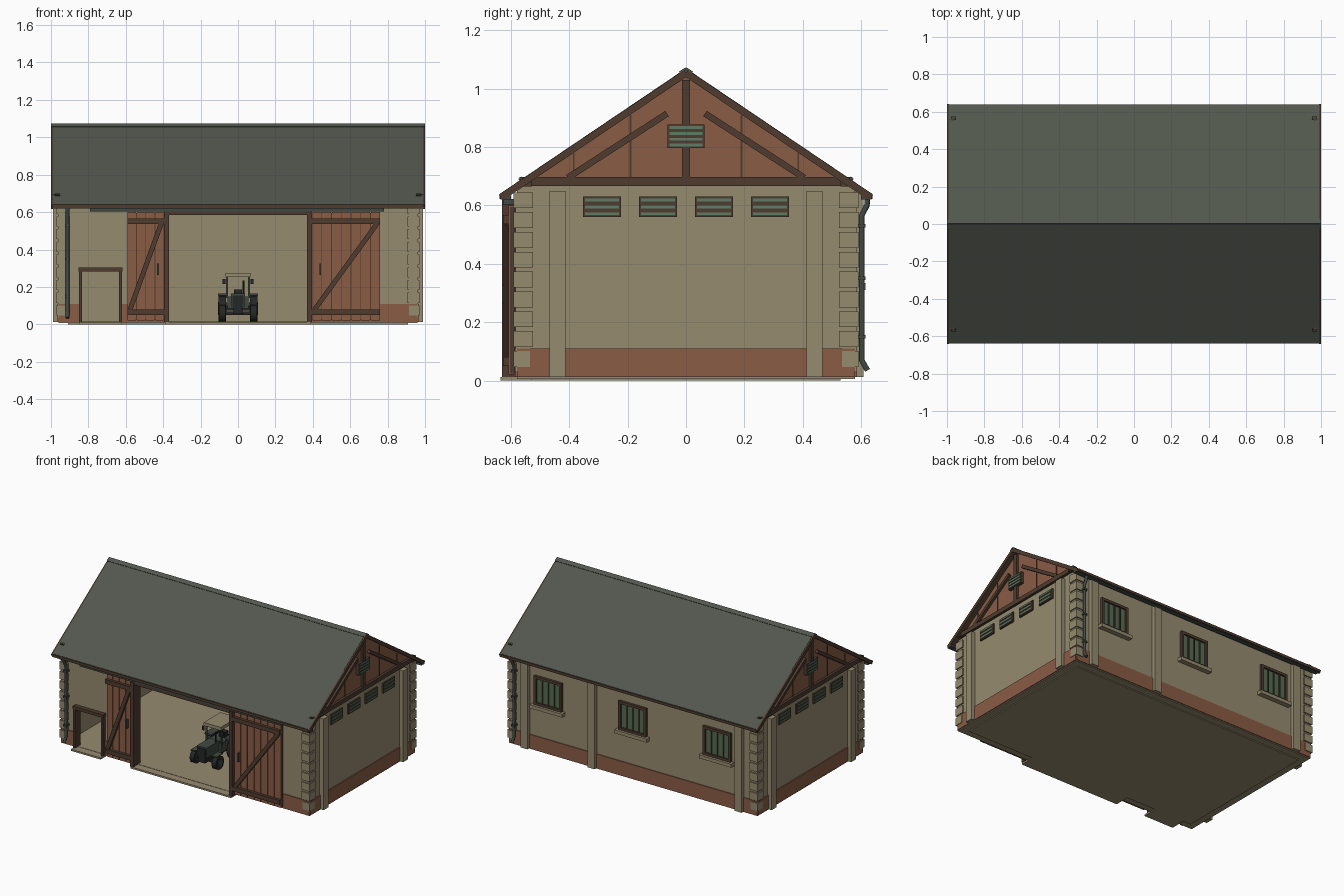
import bpy, bmesh, math
from mathutils import Matrix, Vector

cube = bpy.data.objects.get("Cube")
if cube:
    bpy.data.objects.remove(cube, do_unlink=True)


def material(name, code):
    rgb = [int(code[i:i + 2], 16) / 255 for i in (0, 2, 4)]
    colour = [((c + .055) / 1.055) ** 2.4 for c in rgb] + [1]
    mat = bpy.data.materials.new(name)
    mat.use_nodes = True
    mat.diffuse_color = colour
    shader = mat.node_tree.nodes["Principled BSDF"]
    shader.inputs["Base Color"].default_value = colour
    shader.inputs["Roughness"].default_value = .9
    return mat


plaster = material("beige plaster", "968b70")
brick = material("terracotta wood", "8a5c45")
timber = material("dark brown timber", "4e3b2f")
slate = material("grey green roof", "52574d")
metal = material("dark gutter metal", "414a44")
green = material("shutter green", "5e7d66")
glass = material("window green", "556b52")
rubber = material("black rubber", "242725")


def finish(name, mat, bm):
    bmesh.ops.recalc_face_normals(bm, faces=bm.faces)
    mesh = bpy.data.meshes.new(name)
    bm.to_mesh(mesh)
    bm.free()
    mesh.materials.append(mat)
    obj = bpy.data.objects.new(name, mesh)
    bpy.context.collection.objects.link(obj)
    return obj


def box(name, mat, xs, ys, zs):
    lo, hi = Vector((xs[0], ys[0], zs[0])), Vector((xs[1], ys[1], zs[1]))
    bm = bmesh.new()
    move = Matrix.Translation((lo + hi) / 2) @ Matrix.Diagonal((*(hi - lo), 1))
    bmesh.ops.create_cube(bm, size=1, matrix=move)
    return finish(name, mat, bm)


def around(centre, half):
    return centre - half, centre + half


def span(side, a, b):
    return sorted((side * a, side * b))


def prism(name, mat, points, depth, axis="x"):
    """Extrude a profile (y,z) along x, or (x,z) along y."""
    bm = bmesh.new()
    place = (lambda a, b, d: (d, a, b)) if axis == "x" else (lambda a, b, d: (a, d, b))
    rings = [[bm.verts.new(place(a, b, d)) for a, b in points] for d in depth]
    bm.faces.new(rings[0])
    bm.faces.new(rings[1][::-1])
    for i in range(len(points)):
        j = (i + 1) % len(points)
        bm.faces.new((rings[0][i], rings[0][j], rings[1][j], rings[1][i]))
    return finish(name, mat, bm)


def strut(name, mat, start, end, width, depth, axis="x"):
    p, q = Vector(start), Vector(end)
    d = (q - p).normalized() * width / 2
    n = Vector((-d.y, d.x))
    return prism(name, mat, [p + n, q + n, q - n, p - n], depth, axis)


def wheel(name, mat, centre, radius, width, sides=20):
    bm = bmesh.new()
    move = Matrix.Translation(centre) @ Matrix.Rotation(math.pi / 2, 4, "Y")
    bmesh.ops.create_cone(bm, cap_ends=True, segments=sides, radius1=radius,
                          radius2=radius, depth=width, matrix=move)
    return finish(name, mat, bm)


def pipe(name, mat, points, radius):
    curve = bpy.data.curves.new(name, "CURVE")
    curve.dimensions = "3D"
    curve.bevel_depth, curve.bevel_resolution = radius, 1
    curve.use_fill_caps = True
    line = curve.splines.new("POLY")
    line.points.add(len(points) - 1)
    for point, co in zip(line.points, points):
        point.co = (*co, 1)
    curve.materials.append(mat)
    obj = bpy.data.objects.new(name, curve)
    bpy.context.collection.objects.link(obj)


WX, WY, TOP, BASE, THICK = .96, .58, .66, .012, .03
FRONT = (-WY, -WY + THICK)
DOOR, DOOR_TOP = .375, .59
HATCH, HATCH_TOP = (-.84, -.63), .29

# Floor and door aprons
box("floor", plaster, (-WX, WX), (-WY, WY), (.006, BASE + .002))
box("foundation", plaster, (-.91, .91), (-.53, .53), (0, .008))
box("main_apron", plaster, (-.39, .39), (-.635, -.5), (0, BASE))
box("hatch_apron", plaster, (-.85, -.62), (-.635, -.5), (0, BASE))

# Walls, with two openings in the front
box("back_wall", plaster, (-WX, WX), (WY - THICK, WY), (BASE, TOP))
for x in ((-WX, HATCH[0]), (HATCH[1], -DOOR), (DOOR, WX)):
    box("front_wall", plaster, x, FRONT, (BASE, TOP))
box("hatch_lintel", plaster, HATCH, FRONT, (HATCH_TOP, TOP))
box("door_lintel", plaster, (-DOOR, DOOR), FRONT, (DOOR_TOP, TOP))
box("back_plinth", brick, (-WX, WX), (WY, WY + .006), (BASE, .11))
for x in ((-WX, HATCH[0]), (HATCH[1], -DOOR), (DOOR, WX)):
    box("front_plinth", brick, x, (-WY - .006, -WY), (BASE, .11))

# Gable ends
for s in (-1, 1):
    box("side_wall", plaster, span(s, WX - THICK, WX), (-WY, WY), (BASE, TOP + .01))
    box("side_plinth", brick, span(s, WX, WX + .006), (-WY, WY), (BASE, .11))
    prism("gable", brick, [(-.57, TOP), (.57, TOP), (0, 1.045)], span(s, WX - THICK, WX))
    face = span(s, WX, WX + .018)
    box("tie_beam", timber, face, (-.57, .57), (.667, .697))
    box("king_post", timber, face, around(0, .013), (.697, 1.03))
    for t in (-1, 1):
        strut("gable_brace", timber, (t * .405, .695), (t * .065, .915), .022, face)
        strut("barge_board", timber, (0, 1.054), (t * .635, .627), .024, span(s, .988, 1))
        box("purlin_end", timber, span(s, WX, .988), around(t * .545, .015), (.665, .695))
        box("side_pilaster", plaster, span(s, WX, .99), around(t * .44, .027), (BASE, .65))
        for y, top in ((.19, .91), (.385, .78)):
            box("plank_seam", timber, span(s, WX, WX + .004), around(t * y, .003), (.69, top))
    # Louvred vents
    for y, half, z0, z1, count in [(c, .065, .56, .63, 3) for c in (-.288, -.096, .096, .288)] \
            + [(0, .063, .797, .877, 4)]:
        out = WX + (.02 if count == 4 else .01)
        box("vent_frame", timber, span(s, WX, out), around(y, half), (z0, z1))
        for i in range(count):
            z = z0 + (z1 - z0) * (i + .5) / count
            box("vent_slat", green, span(s, out, out + .005), around(y, half - .007), around(z, .005))

# Corner stones
for sx in (-1, 1):
    for sy in (-1, 1):
        for i in range(9):
            low = .047 + i * .068
            trim = .01 if i == 0 else 0
            box("corner_stone", plaster, span(sx, .905 + trim, WX + .01),
                span(sy, .525 + trim, WY + .012), (low, low + .054))
            box("corner_joint", plaster, span(sx, .915, WX + .003),
                span(sy, .535, WY + .004), (low - .014, low))

# Back wall pilasters and windows
for x in (-.83, .31, .83):
    box("back_pilaster", plaster, around(x, .027), (WY, WY + .028), (BASE, .65))
for x in (-.655, 0, .655):
    box("window_pane", glass, around(x, .095), (WY, WY + .006), (.345, .525))
    for s in (-1, 1):
        box("window_side", timber, around(x + s * .098, .009), (WY, WY + .018), (.335, .535))
    for z in (.342, .526):
        box("window_rail", timber, around(x, .1), (WY, WY + .018), around(z, .009))
    for i in (-1, 0, 1):
        box("window_bar", timber, around(x + i * .046, .004), (WY, WY + .013), (.345, .525))
    box("window_sill", plaster, around(x, .125), (WY, WY + .035), (.31, .334))

# Roof, lining and ridge
ridge, eave, out = 1.07, .642, .635
prism("roof", slate, [(-out, eave), (0, ridge), (out, eave), (out, eave - .016),
                      (0, ridge - .016), (-out, eave - .016)], (-.99, .99))
prism("roof_lining", timber, [(-out, eave - .016), (0, ridge - .016), (out, eave - .016),
                              (out, eave - .022), (0, ridge - .022), (-out, eave - .022)],
      (-.99, .99))
for t in (-1, 1):
    strut("ridge_cap", slate, (0, ridge), (t * .022, ridge - .015), .008, (-1, 1))
    box("eave_board", timber, (-.99, .99), span(t, .615, .64), (.622, .64))
    box("gutter", metal, (-.99, 1), span(t, .6, .636), (.62, .634))
    for x in (-.965, .965):
        strut("roof_clip", metal, (t * .56, .696), (t * .572, .688), .008, around(x, .014))

# Downpipes
for x, t in ((-.912, -1), (.912, 1)):
    path = [(.622, .625), (.62, .6), (.602, .565), (.602, .07), (.622, .035)]
    pipe("downpipe", metal, [(x, t * y, z) for y, z in path], .011)
    for z in (.15, .35, .53):
        box("pipe_clamp", metal, around(x, .014), span(t, WY, .616), around(z, .006))

# Main doorway, rail and sliding doors
for s in (-1, 1):
    box("door_jamb", timber, span(s, .37, .395), (-.63, -.55), (BASE, .605))
box("door_head", timber, (-.395, .395), (-.622, -.55), (.585, .605))
box("door_rail", metal, (-.79, .78), (-.625, -WY), (.604, .622))
for left, right, handle, planks in ((-.592, -.395, -.428, 4), (.395, .76, .44, 7)):
    step = (right - left) / planks
    for i in range(planks):
        x = left + i * step
        box("door_plank", brick, (x + .002, x + step - .002), (-.608, -.59), (.02, .6))
    box("door_backing", timber, (left, right), (-.604, -.588), (.025, .595))
    for z in (.065, .552):
        box("door_ledge", timber, (left, right), (-.628, -.607), around(z, .015))
    strut("door_brace", timber, (left + .015, .08), (right - .015, .54), .026, (-.626, -.607), "y")
    box("door_handle", metal, around(handle, .005), (-.63, -.605), (.265, .325))

# Small hatch frame
for x in (-.843, -.627):
    box("hatch_jamb", timber, around(x, .008), (-.61, -.55), (BASE, .3))
box("hatch_head", timber, (-.852, -.618), (-.612, -.55), (.283, .304))

# Tractor
box("tractor_hood", metal, around(0, .038), (-.4, -.26), (.095, .165))
box("tractor_grille", rubber, around(0, .03), (-.406, -.4), (.1, .155))
box("tractor_chassis", rubber, around(0, .025), (-.4, -.1), (.055, .1))
box("tractor_cab_base", metal, around(0, .055), (-.265, -.12), (.085, .15))
box("tractor_seat", rubber, around(0, .022), (-.18, -.135), (.15, .185))
box("tractor_roof", plaster, around(0, .066), (-.285, -.1), (.252, .275))
box("front_axle", rubber, around(0, .08), around(-.345, .01), (.05, .07))
box("rear_axle", rubber, around(0, .08), around(-.15, .015), (.075, .1))
for s in (-1, 1):
    for y in (-.265, -.12):
        box("cab_post", metal, around(s * .058, .005), around(y, .005), (.14, .255))
    box("mudguard", metal, span(s, .055, .108), (-.215, -.085), (.155, .166))
    box("front_mudguard", metal, span(s, .06, .1), (-.38, -.31), (.107, .113))
    box("side_mirror", rubber, span(s, .068, .084), around(-.275, .004), (.215, .243))
    for y, radius, width in ((-.345, .045, .034), (-.15, .07, .04)):
        centre = (s * .085, y, radius + BASE + .002)
        wheel("tyre", rubber, centre, radius, width)
        wheel("wheel_hub", metal, centre, radius / 2, width + .006, 12)
pipe("exhaust", rubber, [(.03, -.29, .16), (.03, -.29, .235)], .005)
